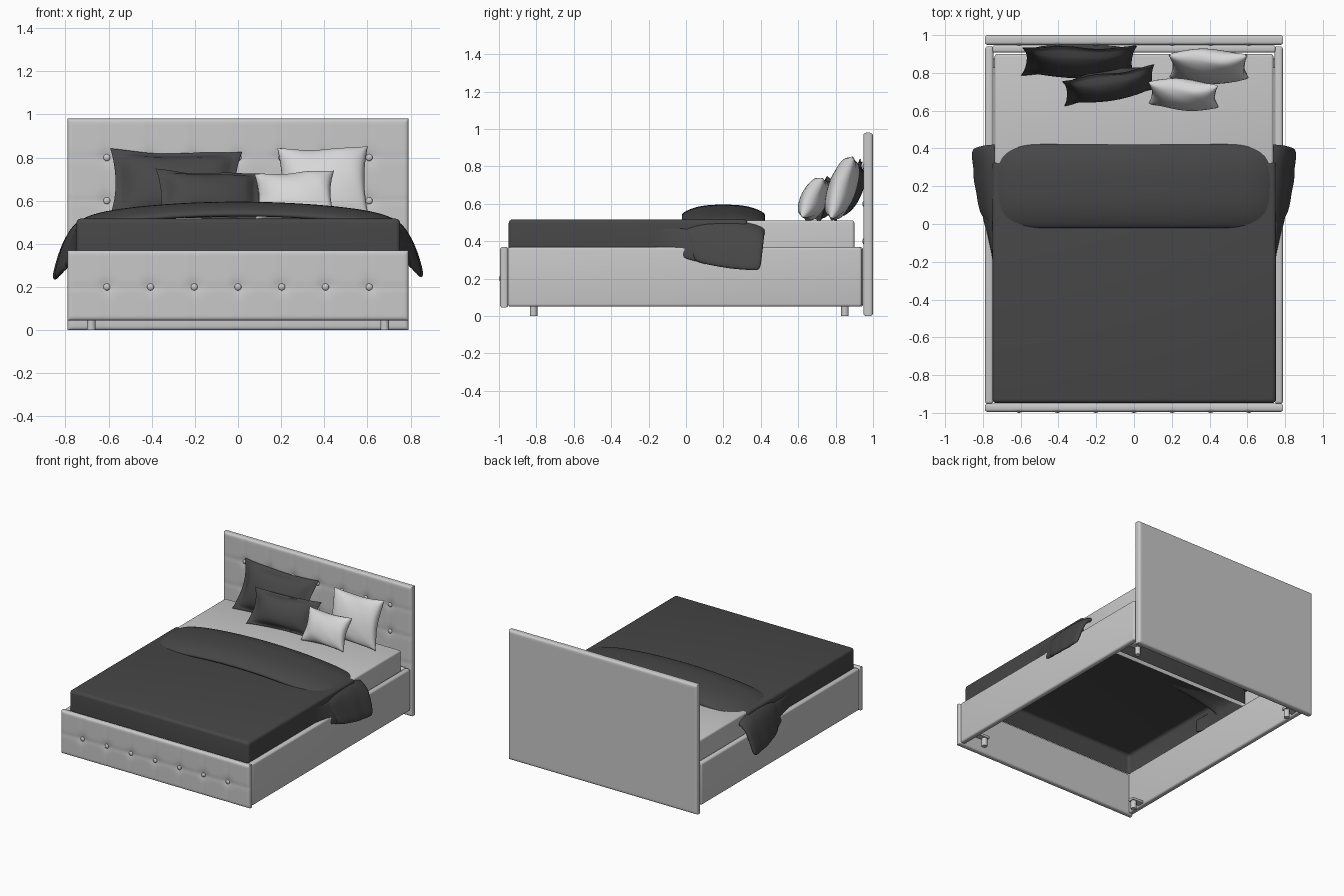
import bpy, bmesh, math
from mathutils import Matrix, Vector

if "Cube" in bpy.data.objects:
    bpy.data.objects.remove(bpy.data.objects["Cube"])


def material(name, v):
    m = bpy.data.materials.new(name)
    m.diffuse_color = (v, v, v, 1)
    m.use_nodes = True
    m.node_tree.nodes["Principled BSDF"].inputs["Base Color"].default_value = m.diffuse_color
    return m


LIGHT = material("light_grey_upholstery", 0.58)
PALE = material("pale_pillow_fabric", 0.68)
DARK = material("charcoal_fabric", 0.062)


def finish(bm, name, mat, angle=40):
    me = bpy.data.meshes.new(name)
    bm.to_mesh(me)
    bm.free()
    ob = bpy.data.objects.new(name, me)
    bpy.context.collection.objects.link(ob)
    me.materials.append(mat)
    bpy.ops.object.select_all(action='DESELECT')
    ob.select_set(True)
    bpy.context.view_layer.objects.active = ob
    bpy.ops.object.shade_smooth_by_angle(angle=math.radians(angle))
    return ob


def box(name, mat, lo, hi, bevel, open_bottom=False):
    bm = bmesh.new()
    lo, hi = Vector(lo), Vector(hi)
    bmesh.ops.create_cube(bm, size=1, matrix=Matrix.Translation((lo + hi) / 2) @ Matrix.Diagonal((*(hi - lo), 1)))
    bmesh.ops.bevel(bm, geom=bm.edges[:], offset=bevel, segments=4, profile=0.5, affect='EDGES')
    if open_bottom:
        low = [f for f in bm.faces if f.calc_center_median().z < lo.z + bevel * 0.9]
        bmesh.ops.delete(bm, geom=low, context='FACES')
    return finish(bm, name, mat)


def grid(bm, us, vs, fn):
    vv = [[bm.verts.new(fn(u, v)) for v in vs] for u in us]
    for i in range(len(us) - 1):
        for j in range(len(vs) - 1):
            bm.faces.new((vv[i][j], vv[i + 1][j], vv[i + 1][j + 1], vv[i][j + 1]))


def steps(a, b, n, r=0.0):
    # even steps, with extra ones for a rounded rim of radius r
    if not r:
        return [a + (b - a) * i / n for i in range(n + 1)]
    rim = [0, r * 0.06, r * 0.25, r * 0.55]
    return [a + e for e in rim] + steps(a + r, b - r, n) + [b - e for e in reversed(rim)]


def tufted_board(name, z0, z1, y0, y1, rows, cols, nz):
    R, X = 0.016, 0.79

    def rim(x, z):
        e = [min(R, max(0, d)) for d in (X - abs(x), z - z0, z1 - z)]
        return R - math.sqrt(max(0, R * R - (R - min(e)) ** 2))

    def front(x, z):
        g = lambda d, w: math.exp(-(d / w) ** 2)
        gx = max(g(x - c, 0.015) for c in cols)
        gz = max(g(z - r, 0.015) for r in rows)
        dot = max(g(math.hypot(x - c, z - r), 0.035) for c in cols for r in rows)
        return (x, y0 + rim(x, z) + 0.002 * gx + 0.002 * gz + 0.007 * dot, z)

    bm = bmesh.new()
    xs, zs = steps(-X, X, 120, R), steps(z0, z1, nz, R)
    grid(bm, xs, zs, front)
    ext = bmesh.ops.extrude_face_region(bm, geom=bm.faces[:], use_keep_orig=True)
    for v in ext["geom"]:
        if isinstance(v, bmesh.types.BMVert):
            v.co.y = y1 - rim(v.co.x, v.co.z)
    bmesh.ops.recalc_face_normals(bm, faces=bm.faces[:])
    finish(bm, name, LIGHT)
    # covered buttons
    bm = bmesh.new()
    for c in cols:
        for r in rows:
            bmesh.ops.create_uvsphere(bm, u_segments=16, v_segments=8, radius=0.016,
                                      matrix=Matrix.Translation((c, y0 + 0.004, r)) @ Matrix.Diagonal((1, 0.55, 1, 1)))
    finish(bm, name + "_buttons", LIGHT)


# Headboard and footboard
COLS = [0.2027 * i for i in range(-3, 4)]
tufted_board("headboard", 0.0, 0.98, 0.948, 1.0, (0.4, 0.6, 0.8), COLS, 70)
tufted_board("footboard", 0.045, 0.37, -0.995, -0.95, (0.2,), COLS, 26)

# Rails and legs
for side, s in (("left", -1), ("right", 1)):
    xs = sorted((s * 0.745, s * 0.788))
    box(side + "_rail", LIGHT, (xs[0], -0.952, 0.05), (xs[1], 0.94, 0.368), 0.014)
    for end, y in (("front", -0.815), ("back", 0.85)):
        bm = bmesh.new()
        bmesh.ops.create_cone(bm, cap_ends=True, segments=20, radius1=0.02, radius2=0.02, depth=0.07,
                              matrix=Matrix.Translation((s * 0.68, y, 0.035)))
        finish(bm, f"{end}_{side}_leg", LIGHT)
box("head_rail", LIGHT, (-0.75, 0.908, 0.05), (0.75, 0.946, 0.368), 0.012)
for side, s in (("left", -1), ("right", 1)):
    # short leg fixings inside the rails
    for y in (-0.815, 0.85):
        xs = sorted((s * 0.655, s * 0.75))
        box(side + "_leg_bracket", LIGHT, (xs[0], y - 0.025, 0.06), (xs[1], y + 0.025, 0.08), 0.003)

# Mattress and duvet, open underneath
box("mattress", LIGHT, (-0.738, 0.3, 0.34), (0.738, 0.9, 0.512), 0.014, True)
box("duvet", DARK, (-0.75, -0.948, 0.34), (0.752, 0.33, 0.517), 0.022, True)

# Turned-back duvet fold draping over both sides
HALF = [(0, 0.597), (0.2, 0.593), (0.4, 0.58), (0.58, 0.56), (0.7, 0.532),
        (0.775, 0.485), (0.815, 0.41), (0.84, 0.33), (0.862, 0.245)]
PROFILE = [(-x, z) for x, z in HALF[:0:-1]] + HALF


def fold_point(i, v):
    x, z = PROFILE[i]
    d = max(0, (0.532 - z) / 0.287)
    top = 1 - min(1, d * 2)
    y = (-0.03 + 0.07 * d) * (1 - v) + (0.43 - 0.03 * d) * v
    k = abs(2 * v - 1) ** 3
    z += -0.05 * k * top + 0.05 * d * (1 - v) ** 2 - 0.012 * d * (x < 0)
    x -= math.copysign(0.05 * (1 - v) ** 2 * min(1, d * 2), x) if x else 0
    x += math.copysign(0.006 * d * math.sin(v * 9), x) if x else 0
    return (x, y, z)


def cloth(name, bm, thickness):
    ob = finish(bm, name, DARK, 70)
    so = ob.modifiers.new("thickness", 'SOLIDIFY')
    so.thickness, so.offset = thickness, -1
    su = ob.modifiers.new("smooth", 'SUBSURF')
    su.levels = su.render_levels = 2


bm = bmesh.new()
grid(bm, range(len(PROFILE)), steps(0, 1, 10), fold_point)
cloth("duvet_fold", bm, 0.03)

# Loose duvet edge escaping in front of the fold
for side, s in (("left", -1), ("right", 1)):
    bm = bmesh.new()

    def flap(u, v):
        t = u * u * (3 - 2 * u)
        return (s * (0.748 + 0.012 * u + 0.05 * t * math.sin(v * 1.6)),
                -0.21 + 0.31 * u, 0.47 - v * (0.1 + 0.085 * t))
    us = steps(0, 1, 6)
    grid(bm, us if s < 0 else us[::-1], steps(0, 1, 5), flap)
    cloth(side + "_duvet_flap", bm, 0.012)


# Pillows
def pillow(name, mat, w, h, t, loc, lean, turn, roll=0, flange=0.0):
    bm = bmesh.new()
    inner = 1 - flange
    ring = [-1, -0.97, -0.92] + steps(-0.86, 0.86, 20) + [0.92, 0.97, 1]
    for side in (-1, 1):
        def point(u, v):
            a = max(0, 1 - (u / inner) ** 2) * max(0, 1 - (v / inner) ** 2)
            thick = t / 2 * a ** 0.42
            if flange and max(abs(u), abs(v)) < 1:
                thick = max(thick, 0.004)
            ripple = 0.008 * math.sin(5 * u + 3 * v) * max(abs(u), abs(v)) ** 3
            return (w / 2 * u * (1 - 0.09 * (1 - v * v)), side * thick + ripple,
                    h / 2 * v * (1 - 0.09 * (1 - u * u)))
        grid(bm, ring, ring, point)
    bmesh.ops.remove_doubles(bm, verts=bm.verts[:], dist=0.0005)
    bmesh.ops.recalc_face_normals(bm, faces=bm.faces[:])
    rot = (Matrix.Rotation(math.radians(turn), 4, 'Z') @ Matrix.Rotation(math.radians(-lean), 4, 'X')
           @ Matrix.Rotation(math.radians(roll), 4, 'Y'))
    bmesh.ops.transform(bm, verts=bm.verts[:], matrix=Matrix.Translation(loc) @ rot)
    finish(bm, name, mat, 60)


pillow("large_dark_pillow", DARK, 0.61, 0.36, 0.15, (-0.29, 0.865, 0.67), 24, 0, 1, 0.13)
pillow("small_dark_pillow", DARK, 0.5, 0.26, 0.14, (-0.13, 0.735, 0.625), 30, 10, 2, 0.13)
pillow("large_pale_pillow", PALE, 0.42, 0.355, 0.15, (0.395, 0.835, 0.682), 19, -3, -2)
pillow("small_pale_pillow", PALE, 0.37, 0.24, 0.14, (0.262, 0.685, 0.625), 27, -7, -4)
